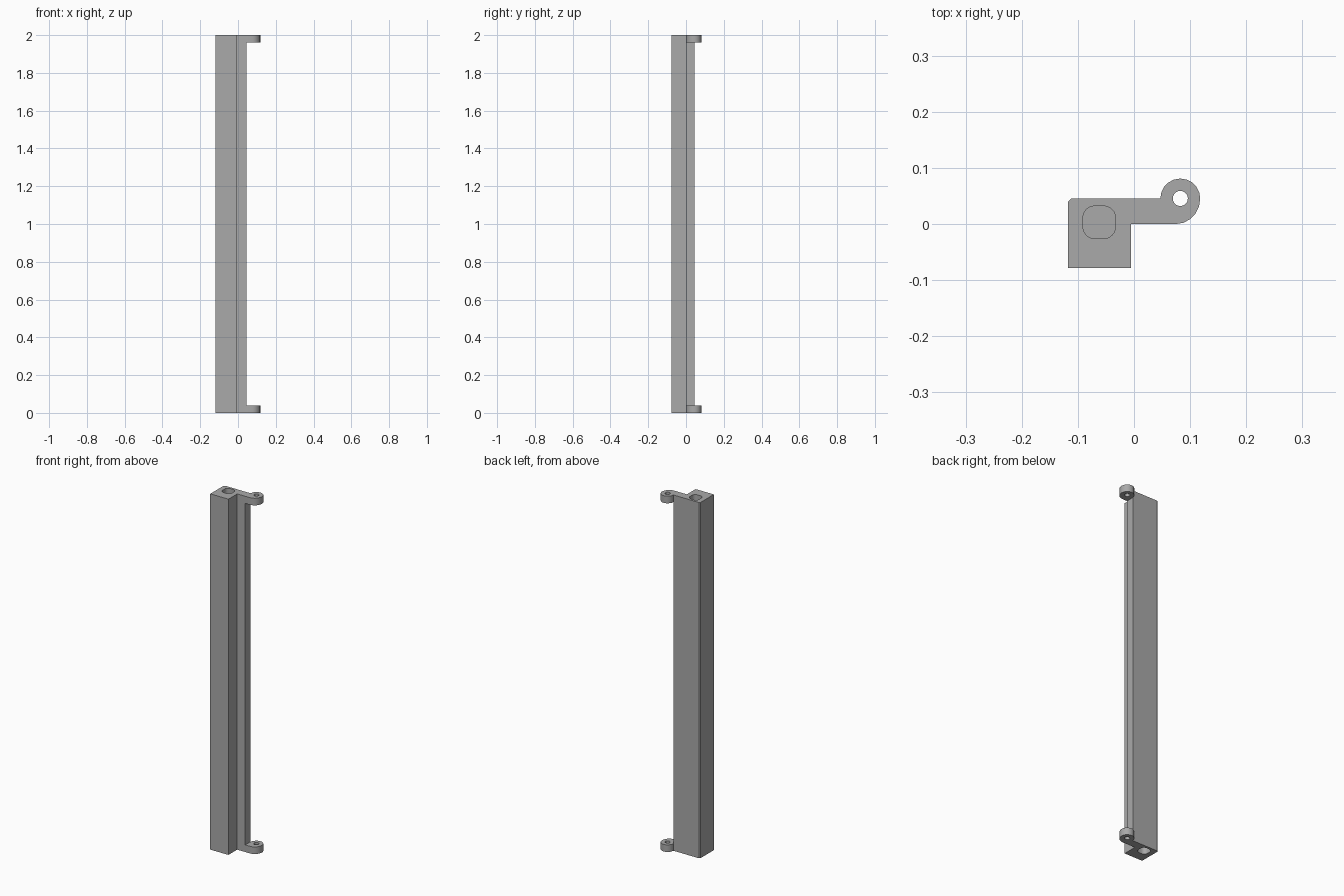
import bpy
import bmesh
from math import cos, sin, pi, radians

cube = bpy.data.objects.get("Cube")
if cube:
    bpy.data.objects.remove(cube, do_unlink=True)

HEIGHT = 2.0
ARM = 0.04       # thickness of each hinge arm
POCKET = 0.1     # depth of the pockets in the bar ends

grey = bpy.data.materials.new("plain_grey")
grey.use_nodes = True
grey.diffuse_color = (0.4, 0.4, 0.4, 1)
grey.node_tree.nodes["Principled BSDF"].inputs["Base Color"].default_value = (0.4, 0.4, 0.4, 1)


def arc(cx, cy, rx, ry, start, end, steps):
    """Points along an elliptical arc, angles in degrees."""
    angles = [radians(start + (end - start) * i / steps) for i in range(steps + 1)]
    return [(cx + rx * cos(a), cy + ry * sin(a)) for a in angles]


def extrude(name, outline, z0, z1):
    """Closed prism from a flat outline."""
    bm = bmesh.new()
    face = bm.faces.new([bm.verts.new((x, y, z0)) for x, y in outline])
    top = bmesh.ops.extrude_face_region(bm, geom=[face])["geom"]
    moved = [v for v in top if isinstance(v, bmesh.types.BMVert)]
    bmesh.ops.translate(bm, verts=moved, vec=(0, 0, z1 - z0))
    bmesh.ops.recalc_face_normals(bm, faces=bm.faces)
    mesh = bpy.data.meshes.new(name)
    bm.to_mesh(mesh)
    bm.free()
    mesh.materials.append(grey)
    obj = bpy.data.objects.new(name, mesh)
    bpy.context.collection.objects.link(obj)
    return obj


def activate(obj):
    bpy.ops.object.select_all(action="DESELECT")
    obj.select_set(True)
    bpy.context.view_layer.objects.active = obj


def cut(obj, cutter):
    """Subtract the cutter, then discard it."""
    cutter.hide_render = True
    mod = obj.modifiers.new("cut", "BOOLEAN")
    mod.operation = "DIFFERENCE"
    mod.solver = "EXACT"
    mod.object = cutter
    activate(obj)
    bpy.ops.object.modifier_apply(modifier=mod.name)
    bpy.data.objects.remove(cutter, do_unlink=True)


# Long bar with a side flange and one chamfered back corner
bar = extrude("bar", [
    (-0.118, -0.078), (-0.005, -0.078), (-0.005, 0), (0.045, 0),
    (0.045, 0.045), (-0.112, 0.045), (-0.118, 0.039)], 0, HEIGHT)

# Rounded square pocket in each end of the bar
px, py, half, r = -0.062, 0.003, 0.029, 0.021
rounded = []
for i, (sx, sy) in enumerate([(1, 1), (-1, 1), (-1, -1), (1, -1)]):
    k = half - r
    rounded += arc(px + sx * k, py + sy * k, r, r, 90 * i, 90 * i + 90, 6)
for z in (0, HEIGHT):
    cut(bar, extrude("pocket_cutter", rounded, z - POCKET, z + POCKET))

# Hinge arm with a round eye at each end
kx, ky, kr = 0.0825, 0.0455, 0.0355
outline = [(0.045, 0), *arc(0.075, ky, 0.043, ky, -90, 0, 5)]
outline += arc(kx, ky, kr, kr, 0, 180, 10)[1:]
outline.append((0.045, 0.045))
bore = arc(kx, ky, 0.0135, 0.0135, 0, 360, 20)[:-1]
for name, z in (("lower_hinge_arm", 0), ("upper_hinge_arm", HEIGHT - ARM)):
    arm = extrude(name, outline, z, z + ARM)
    cut(arm, extrude("bore_cutter", bore, z - ARM, z + 2 * ARM))

# Smooth the curved walls and keep the corners crisp
for obj in [o for o in bpy.data.objects if o.name == "bar" or "hinge_arm" in o.name]:
    activate(obj)
    bpy.ops.object.shade_smooth_by_angle(angle=radians(30))
